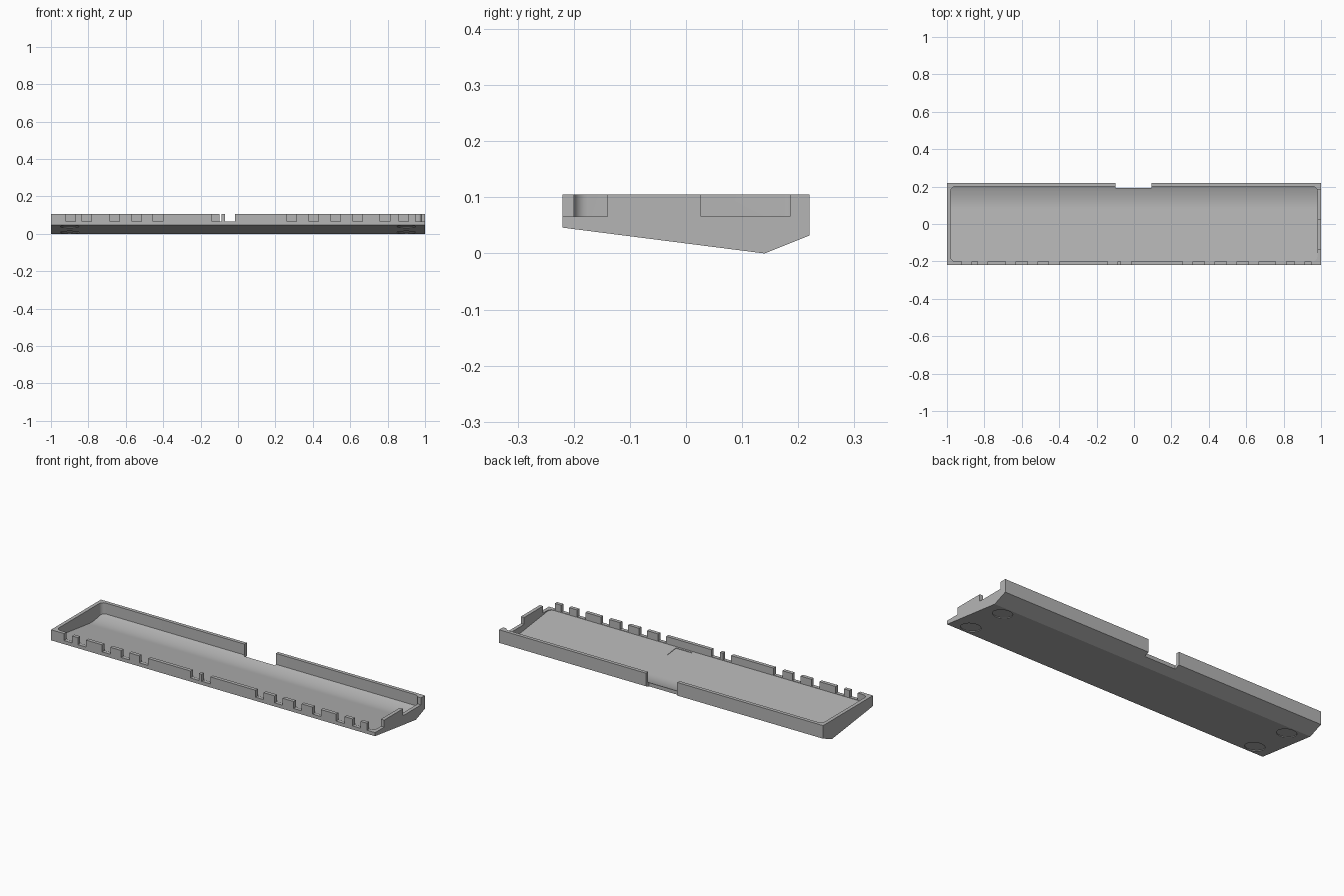
import bpy, bmesh, math
from mathutils import Matrix, Vector

if "Cube" in bpy.data.objects:
    bpy.data.objects.remove(bpy.data.objects["Cube"], do_unlink=True)

grey = bpy.data.materials.new("plain_grey")
grey.use_nodes = True
grey.diffuse_color = (0.46, 0.46, 0.46, 1)
grey.node_tree.nodes["Principled BSDF"].inputs["Base Color"].default_value = grey.diffuse_color


def make_object(name, bm):
    bmesh.ops.recalc_face_normals(bm, faces=bm.faces)
    mesh = bpy.data.meshes.new(name)
    bm.to_mesh(mesh)
    bm.free()
    mesh.materials.append(grey)
    obj = bpy.data.objects.new(name, mesh)
    bpy.context.collection.objects.link(obj)
    return obj


def prism(name, profile, half):
    """Extrude a y-z profile along x."""
    bm = bmesh.new()
    face = bm.faces.new([bm.verts.new((-half, y, z)) for y, z in profile])
    ext = bmesh.ops.extrude_face_region(bm, geom=[face])
    verts = [v for v in ext["geom"] if isinstance(v, bmesh.types.BMVert)]
    bmesh.ops.translate(bm, verts=verts, vec=(2 * half, 0, 0))
    return make_object(name, bm)


def add_box(bm, x0, x1, y0, y1, z0, z1):
    mat = Matrix.Translation(((x0 + x1) / 2, (y0 + y1) / 2, (z0 + z1) / 2))
    mat @= Matrix.Diagonal((x1 - x0, y1 - y0, z1 - z0, 1))
    return bmesh.ops.create_cube(bm, size=1, matrix=mat)["verts"]


def combine(obj, other, operation):
    mod = obj.modifiers.new(operation.lower(), 'BOOLEAN')
    mod.operation = operation
    mod.solver = 'EXACT'
    mod.object = other
    bpy.context.view_layer.objects.active = obj
    bpy.ops.object.modifier_apply(modifier=mod.name)
    bpy.data.objects.remove(other, do_unlink=True)


HALF_DEPTH, TOP, RIM = 0.22, 0.105, 0.066
SLOPE = -0.046 / 0.36

# Outer shell with a two-slope underside
tray = prism("tray", [(-HALF_DEPTH, TOP), (-HALF_DEPTH, 0.046), (0.14, 0),
                      (HALF_DEPTH, 0.032), (HALF_DEPTH, TOP)], 1)

# Cavity: sloping floor that curves up at the back, rounded plan corners
start, bend, end = Vector((0.08, 0.028)), Vector((0.14, 0.02)), Vector((0.21, 0.048))
curve = []
for i in range(13):
    t = i / 12
    curve.append((1 - t) ** 2 * start + 2 * t * (1 - t) * bend + t * t * end)
floor = [(-0.21, 0.028 + SLOPE * -0.29)] + [tuple(p) for p in curve]
cavity = prism("cavity", floor + [(0.21, 0.2), (-0.21, 0.2)], 1)
bm = bmesh.new()
add_box(bm, -0.98, 0.98, -0.2, 0.2, -0.1, 0.15)
upright = [e for e in bm.edges if abs(e.verts[0].co.z - e.verts[1].co.z) > 0.1]
bmesh.ops.bevel(bm, geom=upright, offset=0.025, segments=6, profile=0.5, affect='EDGES')
combine(cavity, make_object("rounded_plan", bm), 'INTERSECT')
combine(tray, cavity, 'DIFFERENCE')

# Openings in the front wall
bm = bmesh.new()
for left, width in [(-0.92, 0.05), (-0.834, 0.05), (-0.684, 0.05), (-0.567, 0.05),
                    (-0.455, 0.055), (-0.139, 0.051), (-0.07, 0.054), (0.262, 0.05),
                    (0.38, 0.05), (0.497, 0.05), (0.615, 0.05), (0.76, 0.052), (0.861, 0.05)]:
    add_box(bm, left, left + width, -0.25, -0.19, RIM, 0.2)
# Openings in the end wall, including the open corner
add_box(bm, 0.95, 1.05, -0.25, -0.14, RIM, 0.2)
add_box(bm, 0.97, 1.05, 0.027, 0.185, RIM, 0.2)
# Full-height gap in the back wall
add_box(bm, -0.1, 0.093, 0.192, 0.3, -0.1, 0.2)
combine(tray, make_object("openings", bm), 'DIFFERENCE')

# Shallow round foot recesses underneath, square to the slope
bm = bmesh.new()
for x in (-0.9, 0.9):
    for y in (-0.16, 0.08):
        mat = Matrix.Translation((x, y, (y - 0.14) * SLOPE))
        mat @= Matrix.Rotation(math.atan(SLOPE), 4, 'X')
        bmesh.ops.create_cone(bm, cap_ends=True, segments=40, radius1=0.05,
                              radius2=0.05, depth=0.008, matrix=mat)
# Shallow square recess in the floor beside the front wall
pad = add_box(bm, 0.095, 0.195, -0.19, -0.115, 0, 0.02)
for v in pad:
    v.co.z += 0.0255 + (v.co.y - 0.08) * SLOPE
combine(tray, make_object("recesses", bm), 'DIFFERENCE')

# Smooth only the curved floor and corners
bpy.ops.object.select_all(action='DESELECT')
tray.select_set(True)
bpy.context.view_layer.objects.active = tray
bpy.ops.object.shade_smooth_by_angle(angle=math.radians(20))
